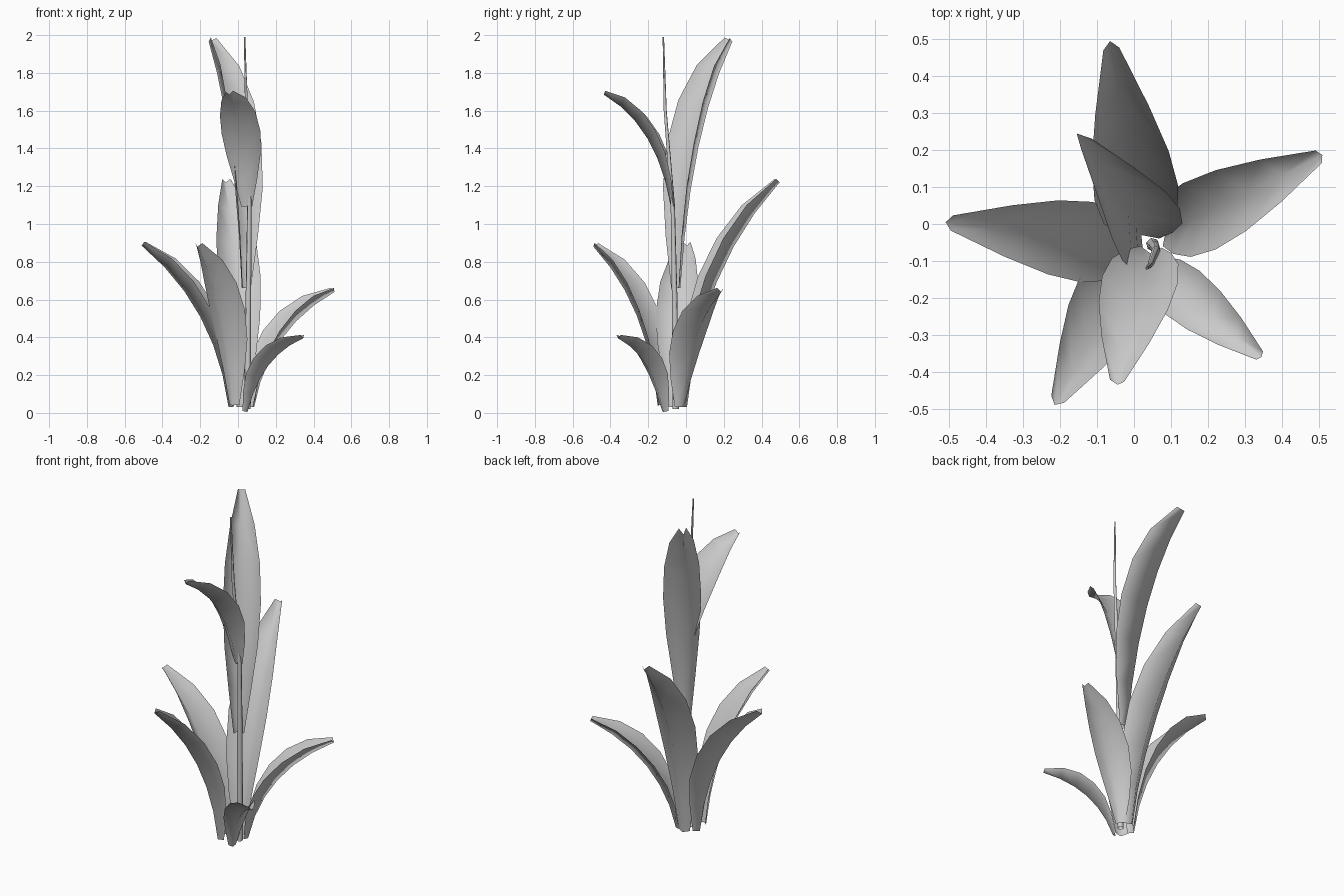
import bpy, bmesh
from math import radians
from mathutils import Vector, Matrix

if "Cube" in bpy.data.objects:
    bpy.data.objects.remove(bpy.data.objects["Cube"])

WIDTH = [0.28, 0.6, 0.88, 1.0, 0.92, 0.64, 0.19]   # half-width along the leaf
LIFT = [0.3, 0.6, 0.88, 1.0, 1.0, 0.82, 0.33]      # how far the edges fold up


def leaf(name, base, tip, half_width, bend, fold=0.75, roll=0):
    """V-folded blade along a quadratic curve; bend = control point as (reach, height) fractions."""
    base, tip = Vector(base), Vector(tip)
    out = Vector((tip.x - base.x, tip.y - base.y, 0))
    rise = Vector((0, 0, tip.z - base.z))
    across = Vector((0, 0, 1)).cross(out).normalized()
    ctrl = base + out * bend[0] + rise * bend[1]
    bm = bmesh.new()
    rows = []
    for i, (f, g) in enumerate(zip(WIDTH, LIFT)):
        t = i / (len(WIDTH) - 1)
        mid = base * (1 - t) ** 2 + ctrl * 2 * t * (1 - t) + tip * t ** 2
        tangent = ((ctrl - base) * (1 - t) + (tip - ctrl) * t).normalized()
        side = Matrix.Rotation(radians(roll), 3, tangent) @ across
        inner = tangent.cross(side).normalized()
        w = half_width * f
        lift = inner * half_width * g * fold
        rows.append([bm.verts.new(p) for p in (mid - side * w + lift, mid, mid + side * w + lift)])
    for a, b in zip(rows, rows[1:]):
        for k in range(2):
            bm.faces.new((a[k], a[k + 1], b[k + 1], b[k])).smooth = True
    me = bpy.data.meshes.new(name)
    bm.to_mesh(me)
    bm.free()
    bpy.context.collection.objects.link(bpy.data.objects.new(name, me))


# Basal leaves
leaf("leaf_left", (-0.05, -0.06, 0.03), (-0.51, 0.005, 0.885), 0.11, (0.15, 0.62))
leaf("leaf_front_left", (-0.03, -0.15, 0.04), (-0.215, -0.49, 0.88), 0.105, (0.15, 0.63))
leaf("leaf_front_right", (0.05, -0.12, 0.005), (0.345, -0.36, 0.395), 0.075, (0.25, 0.76))
leaf("leaf_right", (0.085, -0.025, 0.03), (0.51, 0.187, 0.64), 0.10, (0.18, 0.68))
leaf("leaf_back", (0.02, 0.005, 0.03), (-0.065, 0.495, 1.22), 0.115, (0.14, 0.61))

# Leaves growing from the stem
leaf("upper_leaf_front", (0.045, -0.08, 1.09), (-0.045, -0.435, 1.685), 0.103, (0.2, 0.72), 0.6, 10)
leaf("upper_leaf_back", (0.02, -0.03, 0.66), (-0.155, 0.245, 1.965), 0.105, (0.19, 0.64), 1.25, 10)

# Tapered flower stem
cu = bpy.data.curves.new("stem", 'CURVE')
cu.dimensions = '3D'
cu.bevel_depth = 0.018
cu.bevel_resolution = 1
pts = [(0.05, -0.055, 0.02, 1.0), (0.055, -0.06, 0.6, 0.85), (0.06, -0.07, 1.1, 0.65),
       (0.045, -0.11, 1.6, 0.45), (0.035, -0.12, 1.99, 0.22)]
sp = cu.splines.new('POLY')
sp.points.add(len(pts) - 1)
for p, (x, y, z, r) in zip(sp.points, pts):
    p.co = (x, y, z, 1)
    p.radius = r
stem = bpy.data.objects.new("stem", cu)
bpy.context.collection.objects.link(stem)
bpy.context.view_layer.objects.active = stem
stem.select_set(True)
bpy.ops.object.convert(target='MESH')
bpy.ops.object.shade_smooth()
